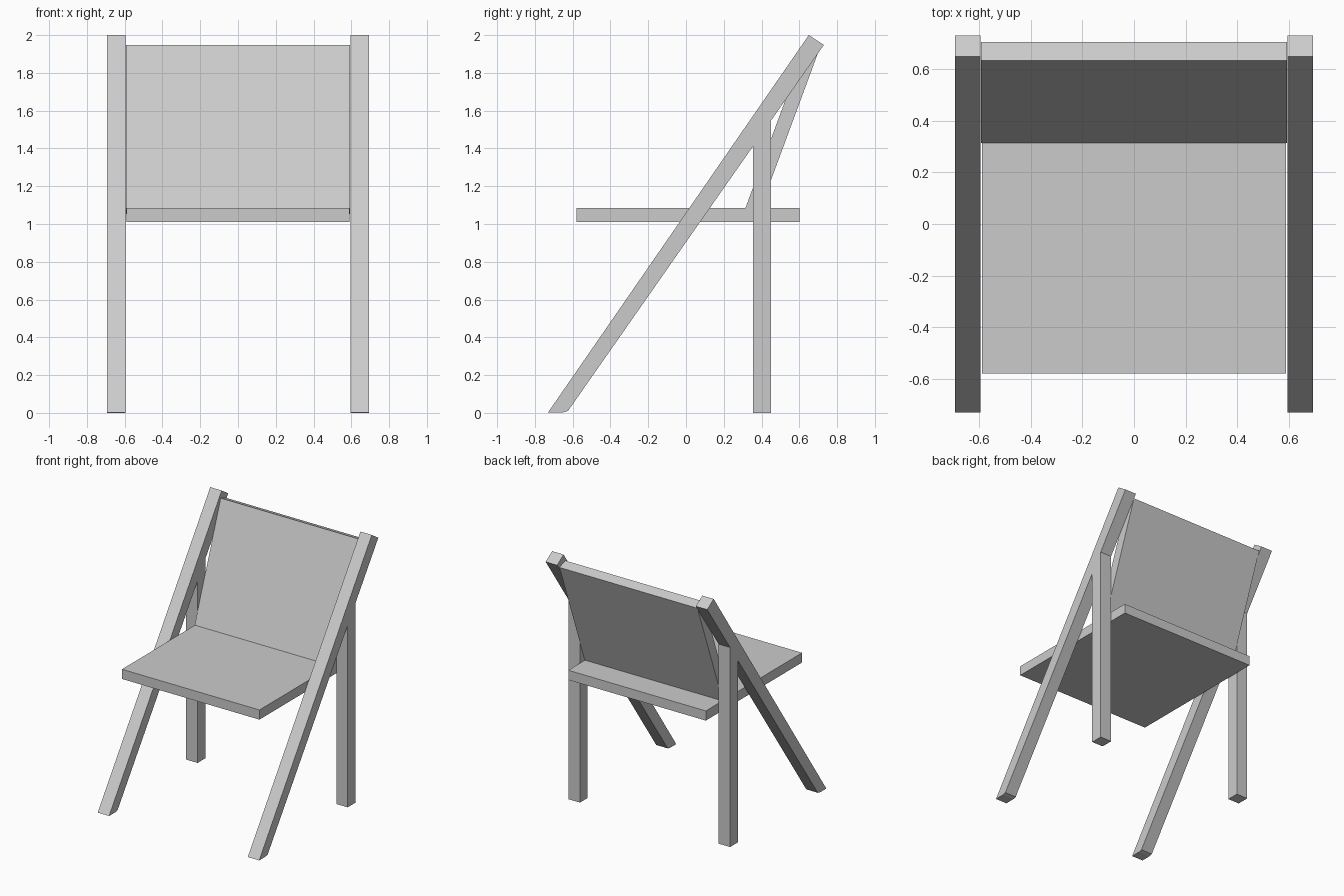
import bpy

if "Cube" in bpy.data.objects:
    bpy.data.objects.remove(bpy.data.objects["Cube"])


def side_part(name, profile, x0, x1):
    """Extrude a (y, z) side profile from x0 to x1."""
    n = len(profile)
    verts = [(x, y, z) for x in (x0, x1) for y, z in profile]
    faces = [tuple(range(n))[::-1], tuple(range(n, 2 * n))]
    faces += [(i, (i + 1) % n, n + (i + 1) % n, n + i) for i in range(n)]
    mesh = bpy.data.meshes.new(name)
    mesh.from_pydata(verts, [], faces)
    obj = bpy.data.objects.new(name, mesh)
    bpy.context.collection.objects.link(obj)
    return obj


def mirrored(obj):
    obj.modifiers.new("Mirror", 'MIRROR').use_axis = (True, False, False)


INNER, OUTER = 0.595, 0.693

# Slanted front legs running up to the backrest
mirrored(side_part("front_leg", [(-0.73, 0.003), (-0.65, 0.003), (-0.625, 0.01),
                                 (0.73, 1.948), (0.65, 2.0)], INNER, OUTER))

# Upright rear legs, mitred against the slanted legs
mirrored(side_part("rear_leg", [(0.355, 0), (0.45, 0),
                                (0.45, 1.549), (0.355, 1.413)], INNER, OUTER))

# Seat board
side_part("seat", [(-0.58, 1.01), (0.6, 1.01), (0.6, 1.085), (-0.58, 1.085)],
          -0.59, 0.59)

# Tilted backrest, its foot sunk into the seat
side_part("backrest", [(0.313, 1.08), (0.384, 1.054), (0.705, 1.922), (0.634, 1.948)],
          -0.592, 0.592)
